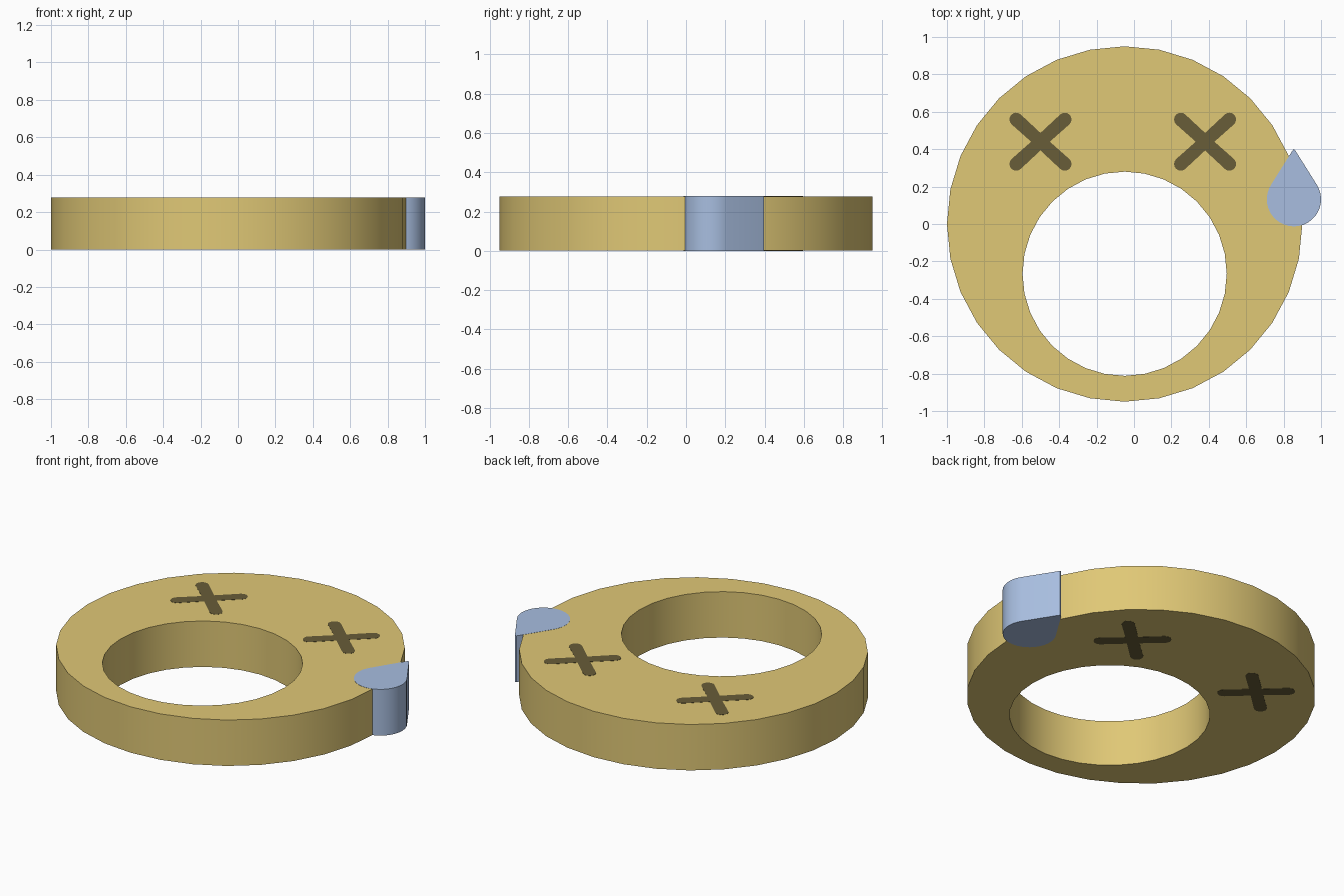
import bpy, bmesh
from math import sin, cos, pi, radians, atan2

if "Cube" in bpy.data.objects:
    bpy.data.objects.remove(bpy.data.objects["Cube"])

H = 0.278      # full thickness
GAP = 0.001    # disc is a hair thinner so inlays show flush on both faces


def material(name, rgb):
    m = bpy.data.materials.new(name)
    m.diffuse_color = (*rgb, 1)
    m.use_nodes = True
    m.node_tree.nodes["Principled BSDF"].inputs["Base Color"].default_value = m.diffuse_color
    return m


gold = material("pale gold", (0.745, 0.578, 0.181))
dark = material("dark olive", (0.138, 0.109, 0.040))
blue = material("soft blue", (0.392, 0.515, 0.745))


def arc(cx, cy, r, a0, a1, n):
    return [(cx + r * cos(a0 + (a1 - a0) * i / n),
             cy + r * sin(a0 + (a1 - a0) * i / n)) for i in range(n + 1)]


def finish(bm, name, mat):
    bmesh.ops.recalc_face_normals(bm, faces=bm.faces)
    me = bpy.data.meshes.new(name)
    bm.to_mesh(me)
    bm.free()
    me.materials.append(mat)
    ob = bpy.data.objects.new(name, me)
    bpy.context.collection.objects.link(ob)
    bpy.ops.object.select_all(action='DESELECT')
    ob.select_set(True)
    bpy.context.view_layer.objects.active = ob
    bpy.ops.object.shade_smooth_by_angle(angle=radians(30))
    return ob


def prism(name, outline, mat):
    """Extrude a closed outline through the full thickness."""
    bm = bmesh.new()
    low = [bm.verts.new((x, y, 0)) for x, y in outline]
    top = [bm.verts.new((x, y, H)) for x, y in outline]
    bm.faces.new(low[::-1])
    bm.faces.new(top)
    n = len(outline)
    for i in range(n):
        j = (i + 1) % n
        bm.faces.new((low[i], low[j], top[j], top[i]))
    return finish(bm, name, mat)


# Face disc with the off-centre round mouth opening
bm = bmesh.new()
N = 32
rings = []
for cy, r, z in ((0, 0.95, GAP), (0, 0.95, H - GAP),
                 (-0.266, 0.546, H - GAP), (-0.266, 0.546, GAP)):
    rings.append([bm.verts.new((x, y, z))
                  for x, y in arc(-0.05, cy, r, 0, 2 * pi, N)[:-1]])
for k in range(4):
    a, b = rings[k], rings[(k + 1) % 4]
    for i in range(N):
        j = (i + 1) % N
        bm.faces.new((a[i], a[j], b[j], b[i]))
finish(bm, "face_disc", gold)

# Crossed eyes: four round-ended arms joined at notches
def cross(cx, cy):
    pts = []
    notches = [(0, 0.047), (-0.050, 0), (0, -0.047), (0.050, 0)]
    for (sx, sy), (nx, ny) in zip(((1, 1), (-1, 1), (-1, -1), (1, -1)), notches):
        ex, ey = 0.130 * sx, 0.119 * sy
        d = atan2(ey, ex)
        pts += arc(cx + ex, cy + ey, 0.036, d - pi / 2, d + pi / 2, 8)
        pts.append((cx + nx, cy + ny))
    return pts


for name, x in (("left_eye", -0.50), ("right_eye", 0.38)):
    prism(name, cross(x, 0.44), dark)

# Sweat drop on the rim: round bottom, tangent sides, blunt tip
cx, cy, r = 0.855, 0.132, 0.145
drop = arc(cx, cy, r, radians(147.5), radians(392.5), 24)
drop += [(cx + 0.010, 0.389), (cx + 0.004, 0.397),
         (cx - 0.004, 0.397), (cx - 0.010, 0.389)]
prism("sweat_drop", drop, blue)
